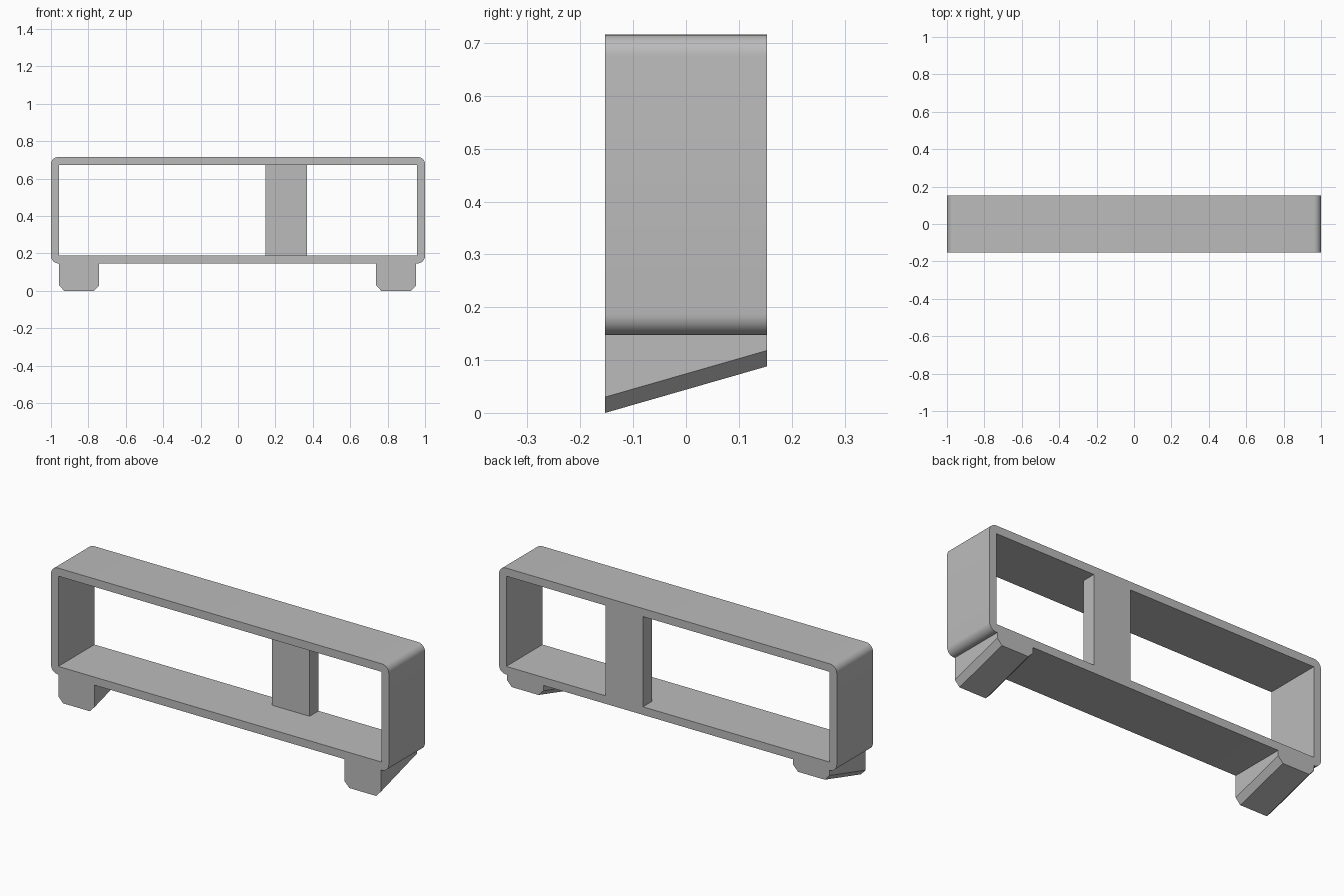
import bpy, bmesh, math

if "Cube" in bpy.data.objects:
    bpy.data.objects.remove(bpy.data.objects["Cube"])

HALF_DEPTH = 0.153
Z0, Z1 = 0.147, 0.716      # shell bottom and top
WALL, RADIUS, STEPS = 0.043, 0.04, 8

grey = bpy.data.materials.new("mid grey")
grey.diffuse_color = (0.5, 0.5, 0.5, 1)
grey.use_nodes = True
grey.node_tree.nodes["Principled BSDF"].inputs["Base Color"].default_value = grey.diffuse_color


def finish(bm, name):
    bmesh.ops.recalc_face_normals(bm, faces=bm.faces)
    mesh = bpy.data.meshes.new(name)
    bm.to_mesh(mesh)
    bm.free()
    mesh.materials.append(grey)
    obj = bpy.data.objects.new(name, mesh)
    bpy.context.collection.objects.link(obj)
    return obj


def prism(name, profile, front, back):
    """Loft an (x, z) profile from y=front to y=back; each point may rise by a given amount."""
    bm = bmesh.new()
    a = [bm.verts.new((x, front, z)) for x, z, rise in profile]
    b = [bm.verts.new((x, back, z + rise)) for x, z, rise in profile]
    bm.faces.new(a)
    bm.faces.new(b)
    n = len(a)
    for i in range(n):
        j = (i + 1) % n
        bm.faces.new((a[i], a[j], b[j], b[i]))
    return finish(bm, name)


# Open shell: rounded outside, square inside, extruded through the depth
bm = bmesh.new()
arcs, inner = [], []
for k, (sx, sz) in enumerate([(1, 1), (-1, 1), (-1, -1), (1, -1)]):
    cx = sx * (1 - RADIUS)
    cz = Z1 - RADIUS if sz > 0 else Z0 + RADIUS
    angles = [(k + s / STEPS) * math.pi / 2 for s in range(STEPS + 1)]
    arcs.append([bm.verts.new((cx + RADIUS * math.cos(t), -HALF_DEPTH,
                               cz + RADIUS * math.sin(t))) for t in angles])
    inner.append(bm.verts.new((sx * (1 - WALL), -HALF_DEPTH,
                               Z1 - WALL if sz > 0 else Z0 + WALL)))
for k in range(4):
    n = (k + 1) % 4
    bm.faces.new(arcs[k] + [inner[k]])
    bm.faces.new((arcs[k][-1], arcs[n][0], inner[n], inner[k]))
ring = bmesh.ops.extrude_face_region(bm, geom=bm.faces[:], use_keep_orig=True)
bmesh.ops.translate(bm, vec=(0, 2 * HALF_DEPTH, 0),
                    verts=[v for v in ring["geom"] if isinstance(v, bmesh.types.BMVert)])
shell = finish(bm, "shell")
bpy.context.view_layer.objects.active = shell
shell.select_set(True)
bpy.ops.object.shade_smooth_by_angle(angle=math.radians(30))

# Upright divider, flush with the back
prism("divider", [(0.148, Z0 + WALL, 0), (0.37, Z0 + WALL, 0),
                  (0.37, Z1 - WALL, 0), (0.148, Z1 - WALL, 0)], 0.077, HALF_DEPTH)

# Feet with chamfered undersides that slope up to the back
RISE, CX, CZ = 0.088, 0.028, 0.03
for name, x0, x1 in (("left_foot", -0.957, -0.742), ("right_foot", 0.738, 0.953)):
    prism(name, [(x0, Z0, 0), (x0, CZ, RISE), (x0 + CX, 0, RISE),
                 (x1 - CX, 0, RISE), (x1, CZ, RISE), (x1, Z0, 0)],
          -HALF_DEPTH, HALF_DEPTH)
